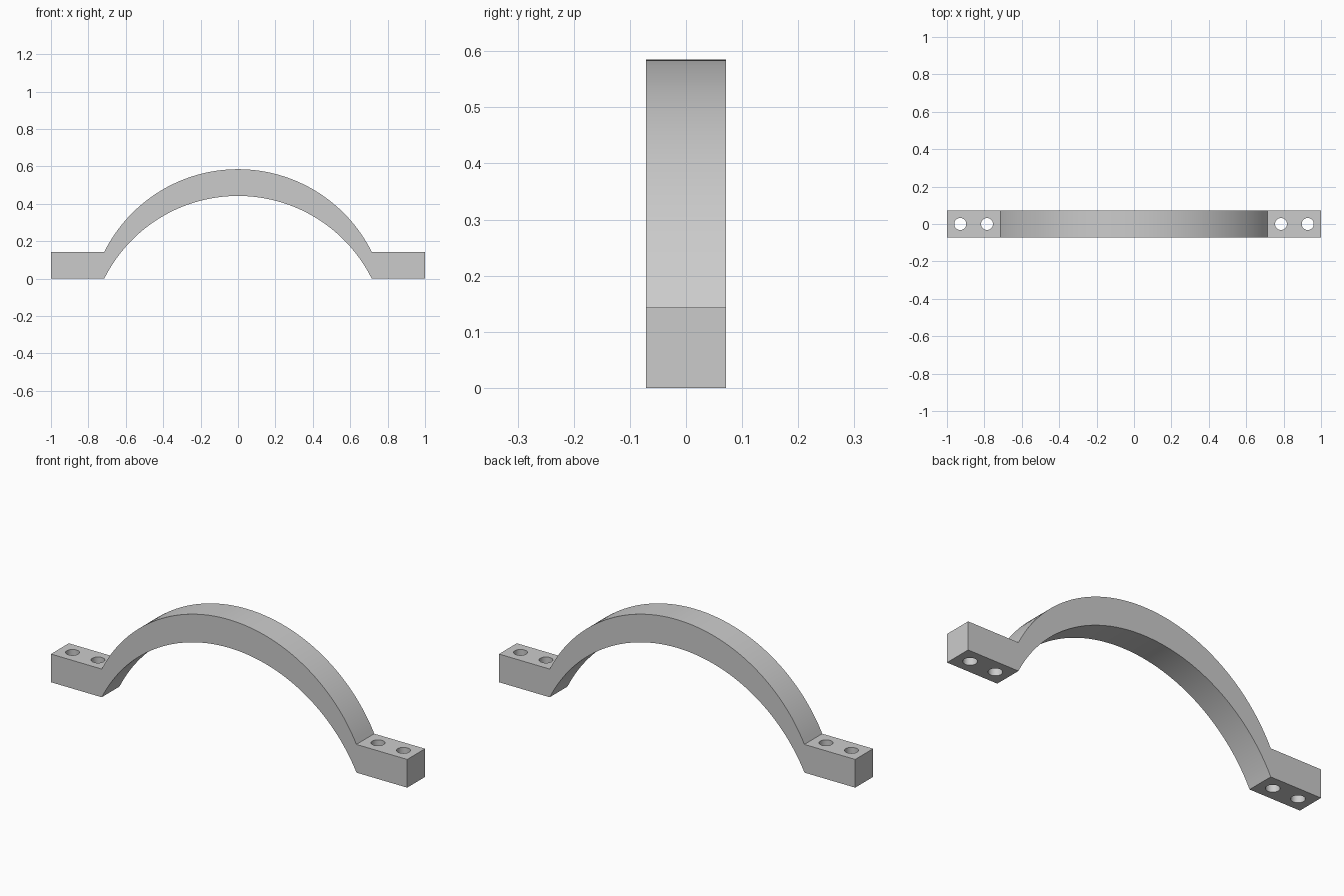
import bpy, bmesh, math

if "Cube" in bpy.data.objects:
    bpy.data.objects.remove(bpy.data.objects["Cube"])

FOOT_X, THICK, RISE, HALF_W = 0.715, 0.143, 0.442, 0.0715
HOLE_R = 0.032
SEGS = 64

# Arc shared by the inner and outer edge (the outer one is lifted by THICK)
R = (FOOT_X ** 2 + RISE ** 2) / (2 * RISE)
half_angle = math.asin(FOOT_X / R)
path = [(-1.0, 0.0)]
for i in range(SEGS + 1):
    a = half_angle * (2 * i / SEGS - 1)
    path.append((R * math.sin(a), max(0.0, R * math.cos(a) - R + RISE)))
path.append((1.0, 0.0))

# Handle body: side profile extruded across the width
profile = path + [(x, z + THICK) for x, z in reversed(path)]
bm = bmesh.new()
face = bm.faces.new([bm.verts.new((x, -HALF_W, z)) for x, z in profile])
ext = bmesh.ops.extrude_face_region(bm, geom=[face])
moved = [g for g in ext["geom"] if isinstance(g, bmesh.types.BMVert)]
bmesh.ops.translate(bm, verts=moved, vec=(0, 2 * HALF_W, 0))
bmesh.ops.recalc_face_normals(bm, faces=bm.faces)
mesh = bpy.data.meshes.new("handle")
bm.to_mesh(mesh)
bm.free()
handle = bpy.data.objects.new("handle", mesh)
bpy.context.collection.objects.link(handle)
bpy.context.view_layer.objects.active = handle
handle.select_set(True)


# Screw holes, two through each foot
def drill(x):
    bpy.ops.mesh.primitive_cylinder_add(vertices=32, radius=HOLE_R, depth=0.4,
                                        location=(x, 0, THICK / 2))
    cutter = bpy.context.object
    cutter.name = "screw_hole_cutter"
    cutter.hide_render = True
    mod = handle.modifiers.new("screw_hole", 'BOOLEAN')
    mod.operation = 'DIFFERENCE'
    mod.solver = 'EXACT'
    mod.object = cutter
    bpy.context.view_layer.objects.active = handle
    bpy.ops.object.modifier_apply(modifier=mod.name)
    bpy.data.objects.remove(cutter, do_unlink=True)


for side in (-1, 1):
    for x in (0.786, 0.929):
        drill(side * x)

# Smooth the arc and hole walls, keep the edges crisp
bpy.ops.object.select_all(action='DESELECT')
handle.select_set(True)
bpy.context.view_layer.objects.active = handle
bpy.ops.object.shade_smooth_by_angle(angle=math.radians(30))
